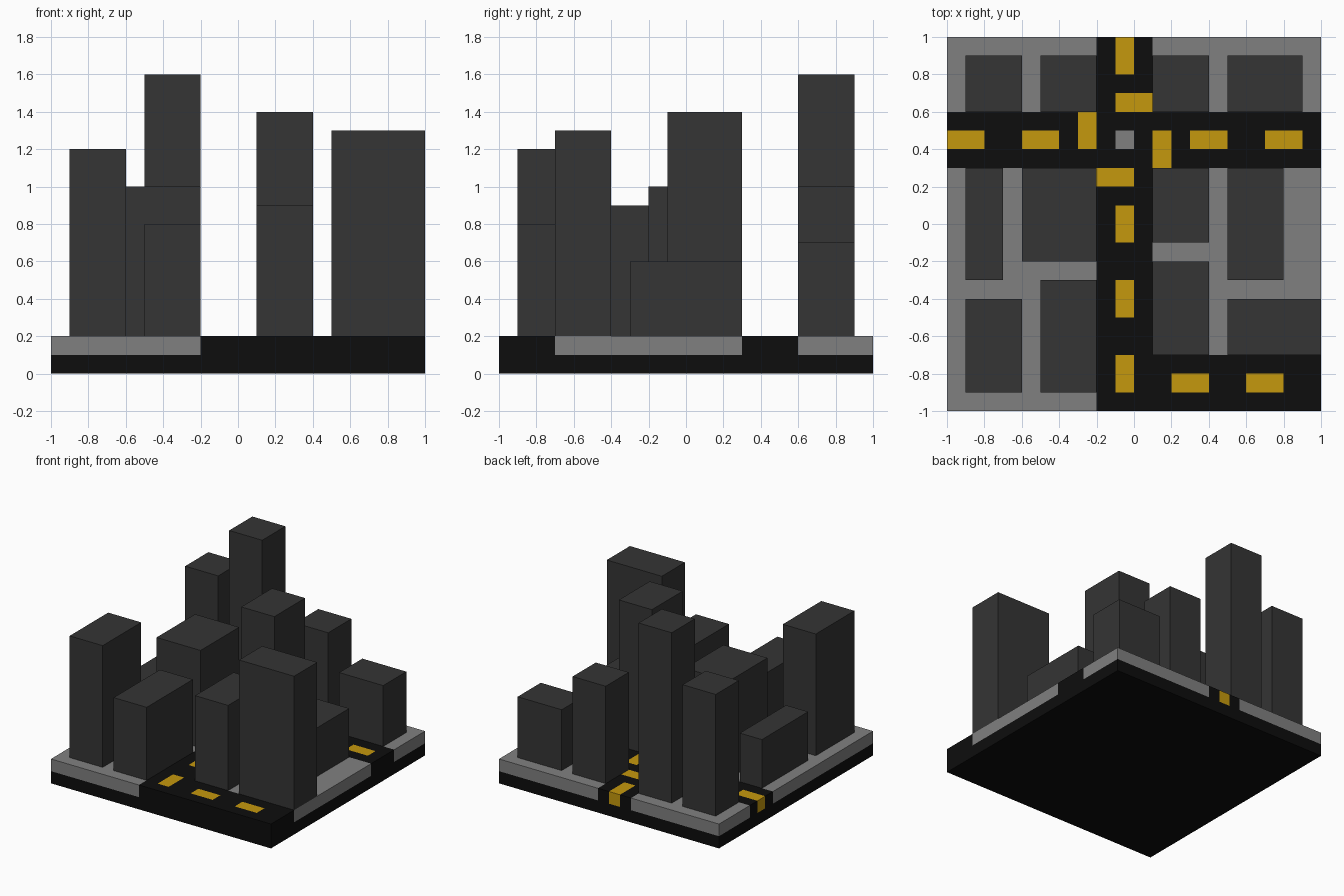
import bpy, bmesh

if "Cube" in bpy.data.objects:
    bpy.data.objects.remove(bpy.data.objects["Cube"])


def material(name, rgb):
    m = bpy.data.materials.new(name)
    m.diffuse_color = (*rgb, 1)
    m.use_nodes = True
    m.node_tree.nodes["Principled BSDF"].inputs["Base Color"].default_value = m.diffuse_color
    return m


asphalt = material("black_asphalt", (0.004, 0.004, 0.004))
pavement = material("grey_pavement", (0.216, 0.216, 0.216))
paint = material("yellow_paint", (0.558, 0.315, 0.004))
concrete = material("dark_building", (0.035, 0.035, 0.035))

# Flat layout rectangles: x0, x1, y0, y1
ROADS = [(-.2, .1, -1, 1), (-1, 1, .3, .6), (.1, 1, -1, -.7)]
DASHES = [(-1, -.8, .4, .5), (-.6, -.4, .4, .5), (.3, .5, .4, .5), (.7, .9, .4, .5),
          (-.1, 0, .8, 1), (-.1, 0, -.1, .1), (-.1, 0, -.5, -.3), (-.1, 0, -.9, -.7),
          (.2, .4, -.9, -.8), (.6, .8, -.9, -.8),
          # stop lines around the crossing
          (-.3, -.2, .4, .6), (.1, .2, .3, .5), (-.1, .1, .6, .7), (-.2, 0, .2, .3)]
ISLAND = [(-.1, 0, .4, .5)]

# Buildings: x0, x1, y0, y1, roof height
BUILDINGS = [
    (-.9, -.6, .6, .9, 1.2), (-.5, -.2, .6, .9, 1.6), (.1, .4, .6, .9, 1.0), (.5, .9, .6, .9, .7),
    (-.9, -.7, -.3, .3, .6), (-.6, -.2, -.2, .3, 1.0), (.1, .4, -.1, .3, 1.4), (.5, .8, -.3, .3, .6),
    (.1, .4, -.7, -.2, .9), (-.9, -.6, -.9, -.4, 1.2), (-.5, -.2, -.9, -.3, .8), (.5, 1, -.7, -.4, 1.3)]


def inside(x, y, rects):
    return any(a < x < b and c < y < d for a, b, c, d in rects)


def tile_colour(x, y):
    """0 asphalt, 1 pavement, 2 paint"""
    if inside(x, y, ISLAND):
        return 1
    if inside(x, y, DASHES):
        return 2
    return 0 if inside(x, y, ROADS) else 1


def finish(bm, name, mats):
    me = bpy.data.meshes.new(name)
    bm.to_mesh(me)
    bm.free()
    for m in mats:
        me.materials.append(m)
    ob = bpy.data.objects.new(name, me)
    bpy.context.collection.objects.link(ob)
    return ob


# Street slab: tiled top, coloured rim layer, black base layer
bm = bmesh.new()
bmesh.ops.create_grid(bm, x_segments=20, y_segments=20, size=1)
bmesh.ops.translate(bm, verts=bm.verts, vec=(0, 0, .2))
rim = [e for e in bm.edges if e.is_boundary]
for layer in range(2):
    geom = bmesh.ops.extrude_edge_only(bm, edges=rim)["geom"]
    bmesh.ops.translate(bm, vec=(0, 0, -.1),
                        verts=[g for g in geom if isinstance(g, bmesh.types.BMVert)])
    rim = [e for e in bm.edges if e.is_boundary]
bmesh.ops.contextual_create(bm, geom=rim)
bmesh.ops.recalc_face_normals(bm, faces=bm.faces)
for f in bm.faces:
    c = f.calc_center_median()
    # nudge rim faces inward so they match the tile beside them
    f.material_index = tile_colour(c.x * .96, c.y * .96) if c.z > .1 and abs(f.normal.z) < .5 \
        else tile_colour(c.x, c.y) if c.z > .15 else 0
finish(bm, "street_slab", [asphalt, pavement, paint])

# Building blocks standing on the slab
for i, (x0, x1, y0, y1, top) in enumerate(BUILDINGS):
    bm = bmesh.new()
    bmesh.ops.create_cube(bm, size=1)
    bmesh.ops.scale(bm, verts=bm.verts, vec=(x1 - x0, y1 - y0, top - .2))
    bmesh.ops.translate(bm, verts=bm.verts, vec=((x0 + x1) / 2, (y0 + y1) / 2, (top + .2) / 2))
    finish(bm, f"building_{i + 1:02d}", [concrete])
